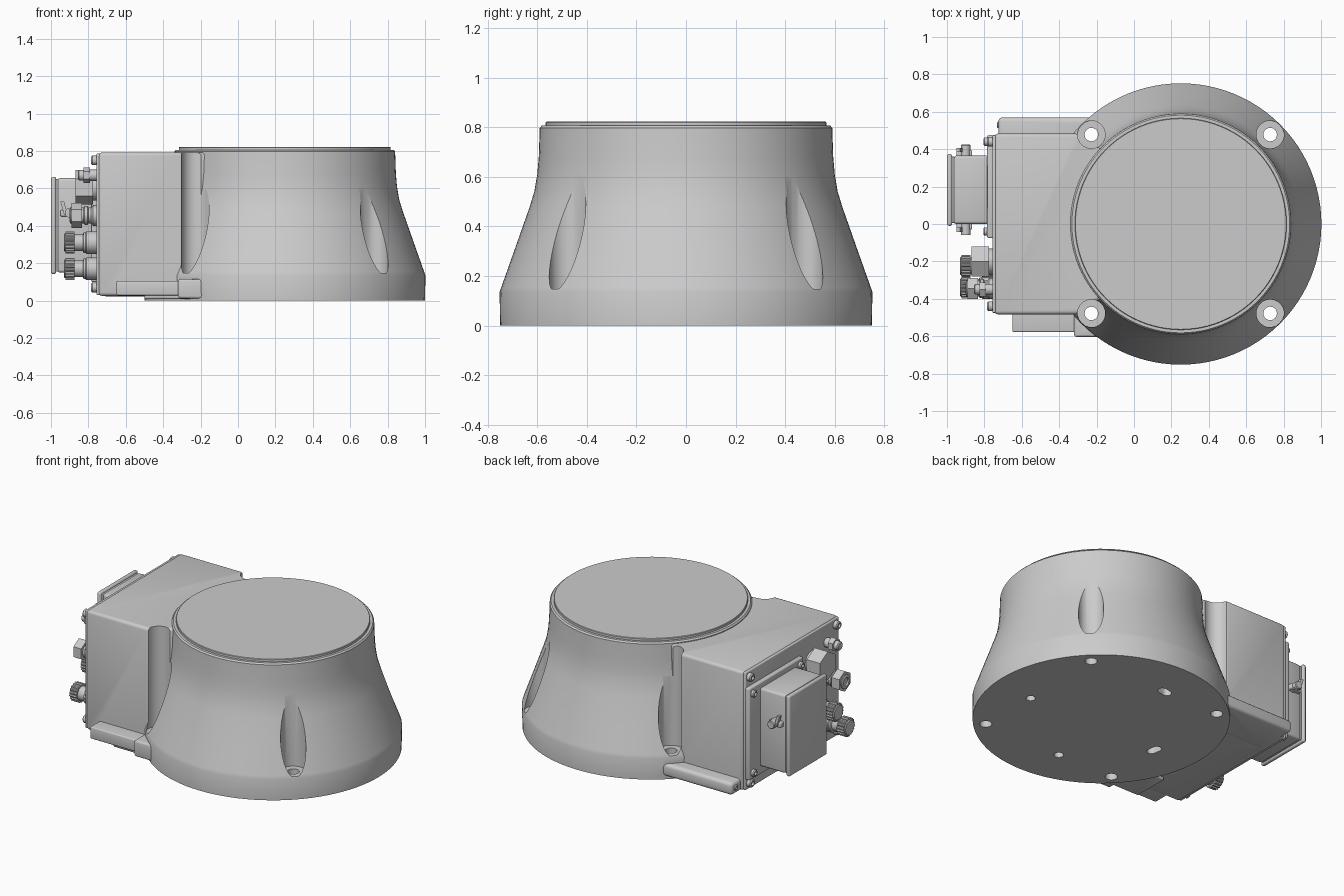
import bpy, bmesh
from math import sin, cos, pi, radians
from mathutils import Matrix, Vector

if "Cube" in bpy.data.objects:
    bpy.data.objects.remove(bpy.data.objects["Cube"])

AXES = {"z": Matrix(), "-x": Matrix.Rotation(-pi / 2, 4, "Y"), "y": Matrix.Rotation(-pi / 2, 4, "X")}
CX = 0.25  # centre of the round base


def finish(bm, name, at=(0, 0, 0), axis="z", bevel=0, segs=3):
    bmesh.ops.remove_doubles(bm, verts=bm.verts, dist=1e-5)
    bmesh.ops.recalc_face_normals(bm, faces=bm.faces)
    bmesh.ops.transform(bm, matrix=Matrix.Translation(at) @ AXES[axis], verts=bm.verts)
    if bevel:
        edges = [e for e in bm.edges if e.calc_face_angle(0) > radians(50)]
        bmesh.ops.bevel(bm, geom=edges, offset=bevel, segments=segs, profile=0.5,
                        affect="EDGES", clamp_overlap=True)
    me = bpy.data.meshes.new(name)
    bm.to_mesh(me)
    bm.free()
    ob = bpy.data.objects.new(name, me)
    bpy.context.collection.objects.link(ob)
    smooth(ob)
    return ob


def smooth(ob):
    bpy.ops.object.select_all(action="DESELECT")
    ob.select_set(True)
    bpy.context.view_layer.objects.active = ob
    bpy.ops.object.shade_smooth_by_angle(angle=radians(32))


def lathe(name, profile, at, axis="z", steps=24):
    bm = bmesh.new()
    vs = [bm.verts.new((r, 0, z)) for r, z in profile]
    es = [bm.edges.new(p) for p in zip(vs, vs[1:])]
    bmesh.ops.spin(bm, geom=vs + es, cent=(0, 0, 0), axis=(0, 0, 1), angle=2 * pi, steps=steps)
    return finish(bm, name, at, axis)


def cyl(name, r, h, at, axis="z", steps=24, c=0.0):
    top = [(r - c, h), (0, h)] if c == 0 else [(r, h - c), (r - c, h), (0, h)]
    return lathe(name, [(0, 0), (r, 0)] + top, at, axis, steps)


def prism(name, pts, z0, z1, at=(0, 0, 0), axis="z", bevel=0):
    bm = bmesh.new()
    lo = [bm.verts.new((x, y, z0)) for x, y in pts]
    hi = [bm.verts.new((x, y, z1)) for x, y in pts]
    bm.faces.new(lo)
    bm.faces.new(hi)
    for i in range(len(pts)):
        j = (i + 1) % len(pts)
        bm.faces.new((lo[i], lo[j], hi[j], hi[i]))
    return finish(bm, name, at, axis, bevel)


def box(name, lo, hi, bevel=0.0):
    (x0, y0, z0), (x1, y1, z1) = lo, hi
    return prism(name, [(x0, y0), (x1, y0), (x1, y1), (x0, y1)], z0, z1, bevel=bevel)


def combine(ob, other, op):
    m = ob.modifiers.new(op, "BOOLEAN")
    m.object, m.operation, m.solver = other, op, "EXACT"
    bpy.ops.object.select_all(action="DESELECT")
    bpy.context.view_layer.objects.active = ob
    ob.select_set(True)
    bpy.ops.object.modifier_apply(modifier=m.name)
    bpy.data.objects.remove(other)


# Round flared casting
body = lathe("base_casting", [(0, 0), (0.75, 0), (0.752, 0.135), (0.745, 0.155), (0.69, 0.31), (0.632, 0.475),
             (0.612, 0.54), (0.6, 0.61), (0.594, 0.68), (0.59, 0.797), (0.582, 0.806), (0, 0.806)],
             (CX, 0, 0), steps=96)

# Rear terminal box, with a neck running into the casting
half = [(-0.745, 0.483), (-0.31, 0.483), (-0.27, 0.465), (-0.235, 0.425), (-0.18, 0.405), (0.1, 0.40)]
outline = half + [(x, -y) for x, y in reversed(half)]
combine(body, prism("terminal_box", outline, 0.025, 0.792, bevel=0.018), "UNION")

# Low side ledges along the bottom of the terminal box
for lo, hi, b in [((-0.725, 0.3, 0.022), (-0.1, 0.57, 0.10), 0.02),
                  ((-0.65, -0.578, 0.028), (-0.1, -0.31, 0.105), 0.008),
                  ((-0.5, -0.56, 0.008), (-0.11, -0.32, 0.09), 0.01),
                  ((-0.32, -0.603, 0.012), (-0.12, -0.33, 0.115), 0.012)]:
    combine(body, box("ledge", lo, hi, b), "UNION")

# Four bolt recesses with through holes
for sx in (-1, 1):
    for sy in (-1, 1):
        p = (CX + sx * 0.478, sy * 0.478)
        combine(body, cyl("recess", 0.074, 1.0, (*p, 0.147), steps=32), "DIFFERENCE")
        combine(body, cyl("hole", 0.036, 0.5, (*p, -0.1)), "DIFFERENCE")

# Blind locating holes in the underside, two of them elongated
for x, y, stretch in [(0.47, -0.08, 0), (-0.08, -0.48, 0), (-0.08, 0.48, 0.02), (-0.47, -0.08, 0.02)]:
    d = Vector((-y, x)).normalized() * stretch
    side = Vector((d.y, -d.x)).normalized() if stretch else Vector((1, 0))
    along = Vector((-side.y, side.x))
    pts = []
    for k in range(24):
        a = 2 * pi * (k + 0.5) / 24
        q = side * cos(a) * 0.028 + along * (sin(a) * 0.028 + (stretch if sin(a) > 0 else -stretch))
        pts.append((CX + x + q.x, y + q.y))
    combine(body, prism("blind_hole", pts, -0.05, 0.06), "DIFFERENCE")
smooth(body)

# Top mounting disc
lathe("top_disc", [(0, 0), (0.566, 0), (0.566, 0.019), (0.563, 0.022), (0, 0.022)], (CX, 0, 0.80), steps=96)

# Rear cover plate and its screws
box("cover_plate", (-0.757, -0.475, 0.03), (-0.738, 0.475, 0.787), 0.006)


def screw(name, y, z, x=-0.755, r=0.026, h=0.03):
    lathe(name, [(0, 0), (r, 0), (r, h - 0.006), (r - 0.006, h), (r * 0.5, h), (r * 0.5, h - 0.014), (0, h - 0.014)],
          (x, y, z), "-x", 20)


for y in (-0.44, 0.44):
    for z in (0.07, 0.75):
        screw("cover_screw", y, z)
screw("ledge_screw", 0.53, 0.062, -0.715, 0.018, 0.018)

# Rectangular connector: flange, hood, lid rim and screws
box("connector_flange", (-0.785, -0.075, 0.10), (-0.75, 0.475, 0.69), 0.008)
box("connector_hood", (-0.965, 0.0, 0.15), (-0.775, 0.365, 0.655), 0.015)
box("connector_seal", (-0.975, 0.006, 0.155), (-0.96, 0.36, 0.65), 0.004)
box("connector_lid", (-1.0, -0.01, 0.142), (-0.972, 0.375, 0.662), 0.012)
for y in (-0.04, 0.44):
    for z in (0.14, 0.65):
        screw("flange_screw", y, z, -0.783, 0.022, 0.022)

# Locking clips on both sides of the hood
for s in (-1, 1):
    y = 0.1825 + s * 0.1825
    a, b = sorted((y - s * 0.01, y + s * 0.03))
    box("clip_block", (-0.95, a, 0.45), (-0.865, b, 0.485), 0.008)
    cyl("clip_pin", 0.026, 0.065, (-0.90, y - (0.065 if s < 0 else 0) + s * -0.005, 0.47), "y", 20, 0.004)
    a, b = sorted((y + s * 0.02, y + s * 0.042))
    prism("clip_hook", [(-0.95, -0.53), (-0.93, -0.53), (-0.92, -0.49), (-0.88, -0.47), (-0.88, -0.445),
                        (-0.93, -0.46)], a, b, axis="y")

# Large hex gland and small hex plug
cyl("large_hex_collar", 0.07, 0.03, (-0.755, -0.2, 0.605), "-x", 32)
cyl("large_hex_gland", 0.092, 0.095, (-0.775, -0.2, 0.605), "-x", 6)
cyl("small_plug_neck", 0.03, 0.05, (-0.755, -0.35, 0.67), "-x", 20)
cyl("small_plug_hex", 0.042, 0.035, (-0.79, -0.35, 0.67), "-x", 6)
cyl("small_plug_tip", 0.028, 0.04, (-0.815, -0.35, 0.67), "-x", 20, 0.006)

# Hex cable gland with stepped rings
lathe("cable_gland_neck", [(0, 0), (0.055, 0), (0.055, 0.02), (0.042, 0.03), (0.042, 0.045), (0.05, 0.05),
                           (0.05, 0.065), (0.042, 0.07), (0.042, 0.1), (0, 0.1)], (-0.755, -0.345, 0.455), "-x", 28)
cyl("cable_gland_nut", 0.066, 0.055, (-0.835, -0.345, 0.455), "-x", 6)
lathe("cable_gland_end", [(0, 0), (0.044, 0), (0.044, 0.016), (0.034, 0.02), (0.026, 0.02), (0.026, 0.005), (0, 0.005)],
      (-0.88, -0.345, 0.455), "-x", 24)

# Two round sockets with knurled caps
knurl = [((0.059 if k % 4 < 2 else 0.053) * cos(2 * pi * k / 72), (0.059 if k % 4 < 2 else 0.053) * sin(2 * pi * k / 72))
         for k in range(72)]
for y, z in [(-0.225, 0.31), (-0.34, 0.17)]:
    lathe("socket_body", [(0, 0), (0.06, 0), (0.06, 0.055), (0.055, 0.06), (0.055, 0.07), (0.045, 0.075),
                          (0.045, 0.13), (0, 0.13)], (-0.755, y, z), "-x", 28)
    prism("knurled_cap", knurl, 0, 0.05, (-0.873, y, z), "-x")
    cyl("cap_face", 0.05, 0.012, (-0.918, y, z), "-x", 28, 0.005)
